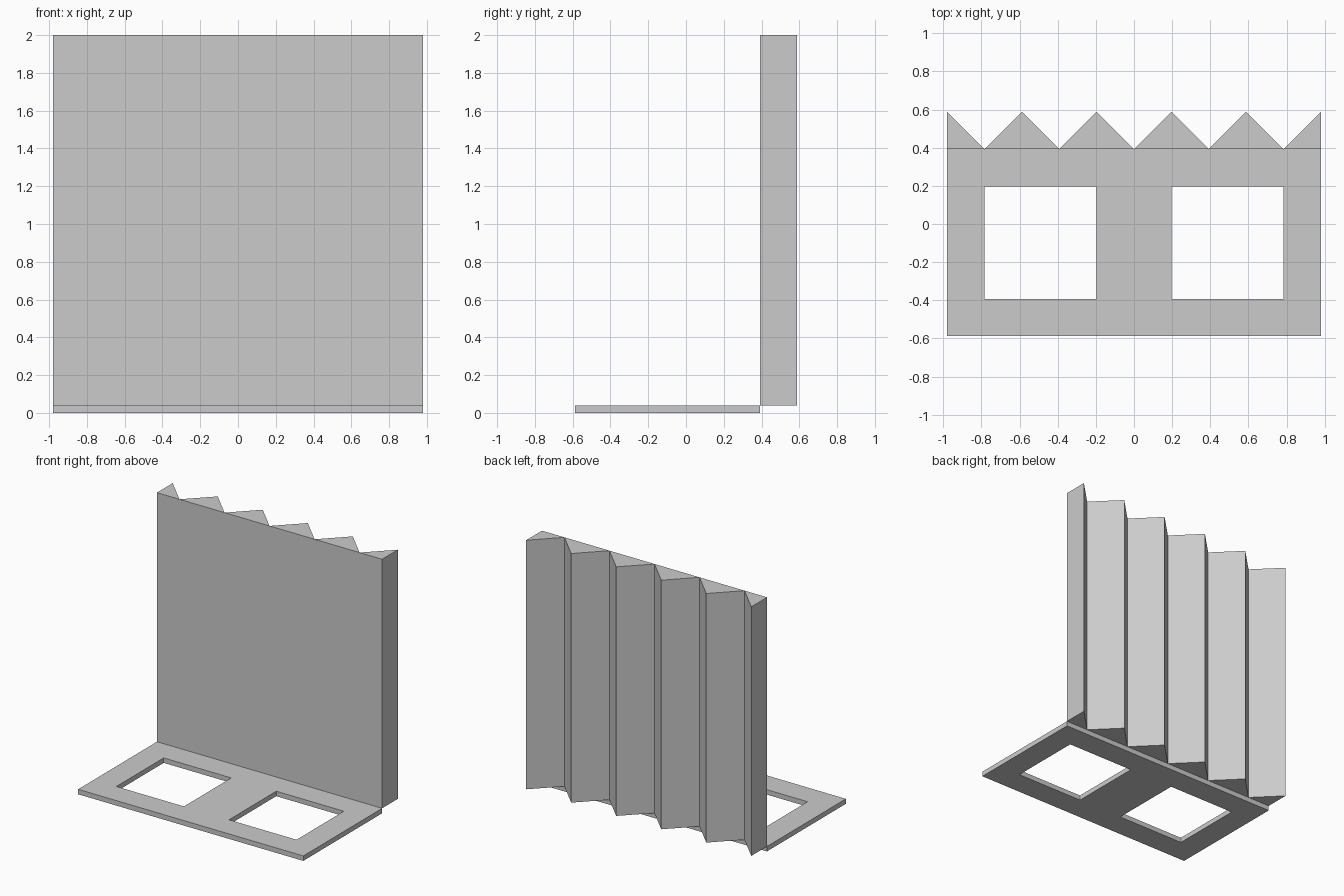
import bpy
import bmesh

cube = bpy.data.objects.get("Cube")
if cube:
    bpy.data.objects.remove(cube, do_unlink=True)

U = 2 / 10.2          # module: panel is 10 wide, 10 tall, on a 0.2 plate
THICK = 0.2 * U       # plate thickness
BACK = 2 * U          # y of the plate's rear edge and the panel's front

grey = bpy.data.materials.new("light_grey")
grey.use_nodes = True
colour = (0.6, 0.6, 0.6, 1)
grey.diffuse_color = colour
grey.node_tree.nodes["Principled BSDF"].inputs["Base Color"].default_value = colour


def make_object(name, bm):
    bmesh.ops.recalc_face_normals(bm, faces=bm.faces)
    mesh = bpy.data.meshes.new(name)
    bm.to_mesh(mesh)
    bm.free()
    mesh.materials.append(grey)
    obj = bpy.data.objects.new(name, mesh)
    bpy.context.collection.objects.link(obj)
    return obj


def extrude_up(bm, faces, height):
    """Turn flat faces into solids, keeping the originals as undersides."""
    result = bmesh.ops.extrude_face_region(bm, geom=faces, use_keep_orig=True)
    top = [g for g in result["geom"] if isinstance(g, bmesh.types.BMVert)]
    bmesh.ops.translate(bm, verts=top, vec=(0, 0, height))


# Base plate: a grid of cells with the two window cells left open
bm = bmesh.new()
xs = [-5, -4, -1, 1, 4, 5]
ys = [-3, -2, 1, 2]
grid = [[bm.verts.new((x * U, y * U, 0)) for y in ys] for x in xs]
cells = []
for i in range(len(xs) - 1):
    for j in range(len(ys) - 1):
        if j == 1 and i in (1, 3):
            continue
        cells.append(bm.faces.new((grid[i][j], grid[i + 1][j],
                                   grid[i + 1][j + 1], grid[i][j + 1])))
extrude_up(bm, cells, THICK)
# Merge the coplanar cells into clean faces
bmesh.ops.dissolve_limit(bm, angle_limit=0.01, verts=bm.verts, edges=bm.edges)
make_object("base_plate", bm)

# Upright panel: flat front, row of triangular ridges at the back,
# with a half ridge at each end
bm = bmesh.new()
ridges = []
for peak in range(-5, 6, 2):
    left, right = max(peak - 1, -5), min(peak + 1, 5)
    corners = [(left, 2), (right, 2), (peak, 3)]
    verts = [bm.verts.new((x * U, y * U, THICK)) for x, y in corners]
    ridges.append(bm.faces.new(verts))
extrude_up(bm, ridges, 10 * U)
make_object("ridged_panel", bm)
